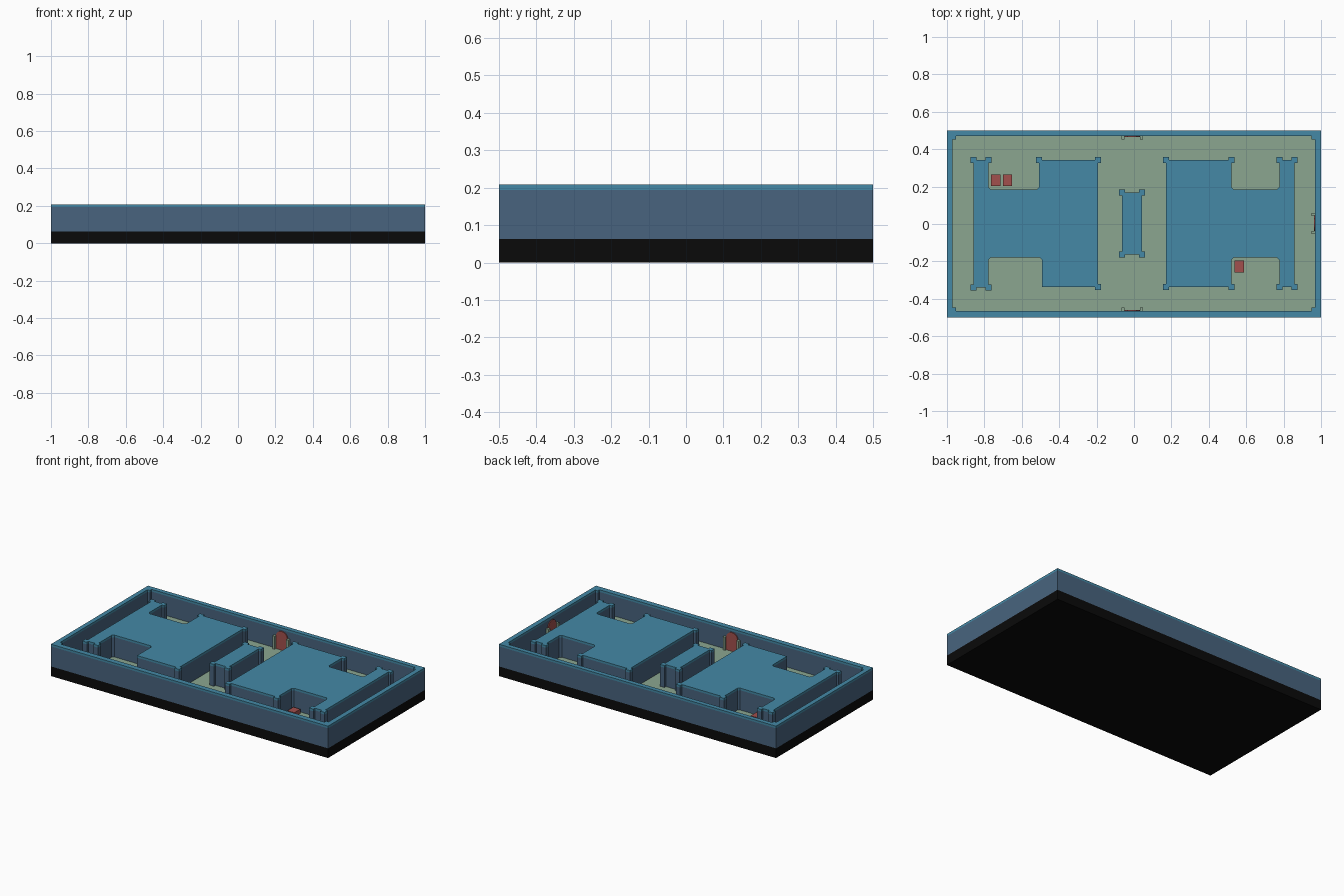
import bpy, bmesh
from math import pi, cos, sin
from mathutils import Vector, Matrix

cube = bpy.data.objects.get("Cube")
if cube:
    bpy.data.objects.remove(cube)

FLOOR, CAP, TOP = 0.065, 0.194, 0.208


def material(name, rgb):
    m = bpy.data.materials.new(name)
    m.use_nodes = True
    m.diffuse_color = (*rgb, 1)
    m.node_tree.nodes["Principled BSDF"].inputs["Base Color"].default_value = (*rgb, 1)
    return m


teal = material("teal top", (0.058, 0.25, 0.38))
slate = material("slate wall", (0.065, 0.127, 0.21))
green = material("sage floor", (0.26, 0.38, 0.28))
black = material("black base", (0.003, 0.003, 0.003))
red = material("brick red", (0.36, 0.08, 0.075))


def prism(name, loops, levels, mats, matrix=None):
    """Fill flat loops (later ones are holes) and extrude them through levels, one material per layer."""
    bm = bmesh.new()
    edges = []
    for loop in loops:
        vs = [bm.verts.new((p[0], p[1], levels[0])) for p in loop]
        edges += [bm.edges.new((v, vs[i - 1])) for i, v in enumerate(vs)]
    bmesh.ops.triangle_fill(bm, edges=edges, use_beauty=True, normal=(0, 0, 1))
    region = bm.faces[:]
    for low, high in zip(levels, levels[1:]):
        out = bmesh.ops.extrude_face_region(bm, geom=region)["geom"]
        region = [g for g in out if isinstance(g, bmesh.types.BMFace)]
        bmesh.ops.translate(bm, vec=(0, 0, high - low),
                            verts=[g for g in out if isinstance(g, bmesh.types.BMVert)])
    bmesh.ops.recalc_face_normals(bm, faces=bm.faces)
    for f in bm.faces:
        z = f.calc_center_median().z
        f.material_index = sum(z > lv for lv in levels[1:-1])
    if matrix:
        bm.transform(matrix)
    mesh = bpy.data.meshes.new(name)
    bm.to_mesh(mesh)
    bm.free()
    for m in mats:
        mesh.materials.append(m)
    ob = bpy.data.objects.new(name, mesh)
    bpy.context.collection.objects.link(ob)
    return ob


def rect(x0, x1, y0, y1):
    return [Vector(p) for p in ((x0, y0), (x1, y0), (x1, y1), (x0, y1))]


def box(name, x0, x1, y0, y1, z0, z1, mat):
    return prism(name, [rect(x0, x1, y0, y1)], (z0, z1), [mat])


def pillared(points, plain=(), half=0.016, chamfer=0.012):
    """Square pillars on the outward corners, small chamfers on the inward ones."""
    pts = [Vector(p) for p in points]
    result = []
    for i, p in enumerate(pts):
        d = (p - pts[i - 1]).normalized()
        e = (pts[(i + 1) % len(pts)] - p).normalized()
        if i in plain:
            result.append(p)
        elif d.cross(e) > 0:
            d, e = d * half, e * half
            result += [p - d, p - d - e, p + d - e, p + d + e, p + e]
        else:
            result += [p - d * chamfer, p + e * chamfer]
    return result


# Base and floor
box("base", -1, 1, -0.5, 0.5, 0, FLOOR - 0.002, black)
box("floor", -0.98, 0.98, -0.48, 0.48, FLOOR - 0.004, FLOOR, green)

# Outer wall with small square pillars in its inner corners
inner = []
corners = rect(-0.97, 0.968, -0.465, 0.47)
for i, p in enumerate(corners):
    d = (p - corners[i - 1]).normalized() * 0.018
    e = (corners[(i + 1) % 4] - p).normalized() * 0.018
    inner += [p - d, p - d + e, p + e]
wall_levels = (FLOOR - 0.002, CAP, TOP)
prism("outer_wall", [rect(-1, 1, -0.5, 0.5), inner], wall_levels, [slate, teal])

# Raised islands
right_island = [(-0.858, -0.34), (-0.778, -0.34), (-0.778, -0.18), (-0.492, -0.18),
                (-0.492, -0.338), (-0.193, -0.338), (-0.193, 0.342), (-0.508, 0.342),
                (-0.508, 0.185), (-0.778, 0.185), (-0.778, 0.342), (-0.858, 0.342)]
left_island = [(0.17, -0.338), (0.52, -0.338), (0.52, -0.18), (0.777, -0.18),
               (0.777, -0.338), (0.857, -0.338), (0.857, 0.342), (0.777, 0.342),
               (0.777, 0.185), (0.52, 0.185), (0.52, 0.342), (0.17, 0.342)]
prism("right_island", [pillared(right_island, plain=(4,))], wall_levels, [slate, teal])
prism("left_island", [pillared(left_island)], wall_levels, [slate, teal])
prism("centre_island", [pillared(rect(-0.065, 0.043, -0.163, 0.168))], wall_levels, [slate, teal])

# Arched doors on the inner walls, each between two slim posts
RADIUS, SPRING = 0.042, 0.145
arch = [(-RADIUS, FLOOR), (RADIUS, FLOOR)]
arch += [(RADIUS * cos(a * pi / 12), SPRING + RADIUS * sin(a * pi / 12)) for a in range(13)]
for side, x, y, turn in (("back", -0.01, 0.47, 0), ("front", -0.01, -0.465, pi),
                         ("left", 0.968, 0.003, -pi / 2)):
    place = Matrix.Translation((x, y, 0)) @ Matrix.Rotation(turn, 4, 'Z')
    prism(side + "_door", [arch], (-0.002, 0.006), [red],
          place @ Matrix.Rotation(pi / 2, 4, 'X'))
    for s in (-1, 1):
        c = s * 0.049
        prism(f"{side}_door_post", [rect(c - 0.008, c + 0.008, -0.019, 0.002)],
              (FLOOR, 0.15), [green], place)

# Small crates on the floor
for x, y in ((-0.74, 0.233), (-0.676, 0.233), (0.562, -0.227)):
    box("crate", x - 0.025, x + 0.025, y - 0.031, y + 0.031, FLOOR, 0.093, red)
